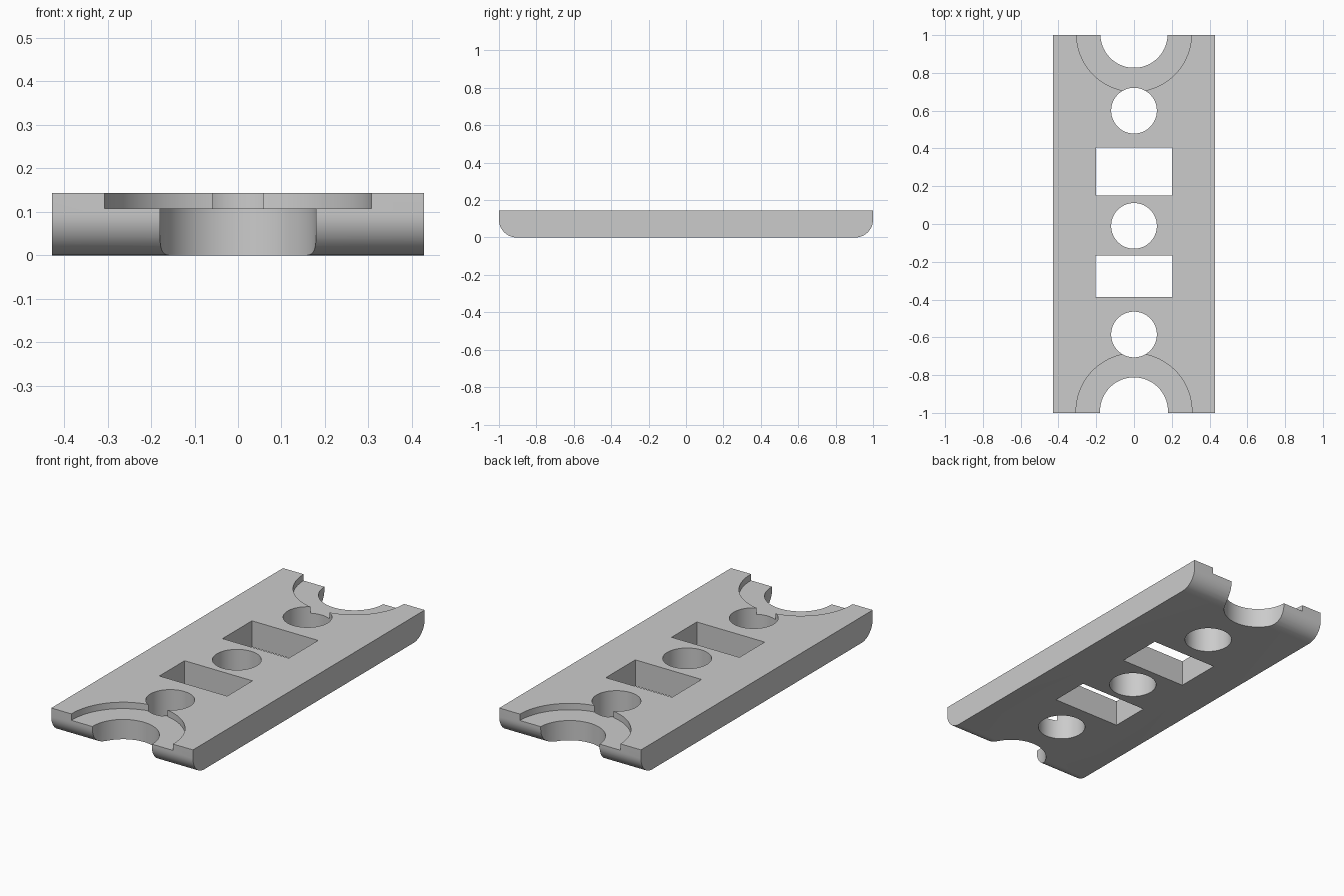
import bpy
import bmesh
import math

cube = bpy.data.objects.get("Cube")
if cube:
    bpy.data.objects.remove(cube, do_unlink=True)

HALF_W, HALF_L, HEIGHT = 0.428, 1.0, 0.143
ROUND, STEP_Z = 0.095, 0.108

grey = bpy.data.materials.new("light grey")
grey.use_nodes = True
colour = (0.6, 0.6, 0.6, 1)
grey.diffuse_color = colour
grey.node_tree.nodes["Principled BSDF"].inputs["Base Color"].default_value = colour


def prism(name, outline, axis, length):
    """Extrude a closed outline along an axis vector."""
    bm = bmesh.new()
    face = bm.faces.new([bm.verts.new(p) for p in outline])
    extruded = bmesh.ops.extrude_face_region(bm, geom=[face])["geom"]
    verts = [g for g in extruded if isinstance(g, bmesh.types.BMVert)]
    bmesh.ops.translate(bm, verts=verts, vec=[a * length for a in axis])
    bmesh.ops.recalc_face_normals(bm, faces=bm.faces)
    mesh = bpy.data.meshes.new(name)
    bm.to_mesh(mesh)
    bm.free()
    mesh.materials.append(grey)
    obj = bpy.data.objects.new(name, mesh)
    bpy.context.collection.objects.link(obj)
    return obj


def cut(obj, cutter):
    """Subtract the cutter, then discard it."""
    cutter.hide_render = True
    mod = obj.modifiers.new("cut", "BOOLEAN")
    mod.operation = "DIFFERENCE"
    mod.solver = "EXACT"
    mod.object = cutter
    bpy.context.view_layer.objects.active = obj
    bpy.ops.object.modifier_apply(modifier=mod.name)
    bpy.data.objects.remove(cutter, do_unlink=True)


def round_cutter(y, radius, bottom=-0.1, sides=64):
    turns = [2 * math.pi * (i + 0.5) / sides for i in range(sides)]
    ring = [(radius * math.cos(t), y + radius * math.sin(t), bottom) for t in turns]
    return prism("round_cutter", ring, (0, 0, 1), 0.4)


def slot_cutter(half_x, y0, y1):
    corners = [(-half_x, y0), (half_x, y0), (half_x, y1), (-half_x, y1)]
    return prism("slot_cutter", [(x, y, -0.1) for x, y in corners], (0, 0, 1), 0.4)


# Plate: side profile with rounded lower ends, extruded across the width
profile = [(-HALF_W, HALF_L, HEIGHT), (-HALF_W, -HALF_L, HEIGHT)]
for centre_y, start in ((-HALF_L + ROUND, math.pi), (HALF_L - ROUND, 1.5 * math.pi)):
    for i in range(13):
        a = start + i * math.pi / 24
        profile.append((-HALF_W, centre_y + ROUND * math.cos(a),
                        ROUND + ROUND * math.sin(a)))
plate = prism("plate", profile, (1, 0, 0), 2 * HALF_W)

# Half-round end notches, each with a shallow wider recess on top
for y, notch, recess in ((-0.992, 0.18, 0.307), (1.005, 0.178, 0.304)):
    cut(plate, round_cutter(y, recess, STEP_Z))
    cut(plate, round_cutter(y, notch))

# Three round through holes
for y in (0.6, -0.01, -0.585):
    cut(plate, round_cutter(y, 0.121))

# Two rectangular slots
cut(plate, slot_cutter(0.2, 0.152, 0.406))
cut(plate, slot_cutter(0.205, -0.386, -0.168))

# Smooth curved walls, sharp edges
bpy.ops.object.select_all(action="DESELECT")
plate.select_set(True)
bpy.context.view_layer.objects.active = plate
bpy.ops.object.shade_smooth_by_angle(angle=math.radians(30))
